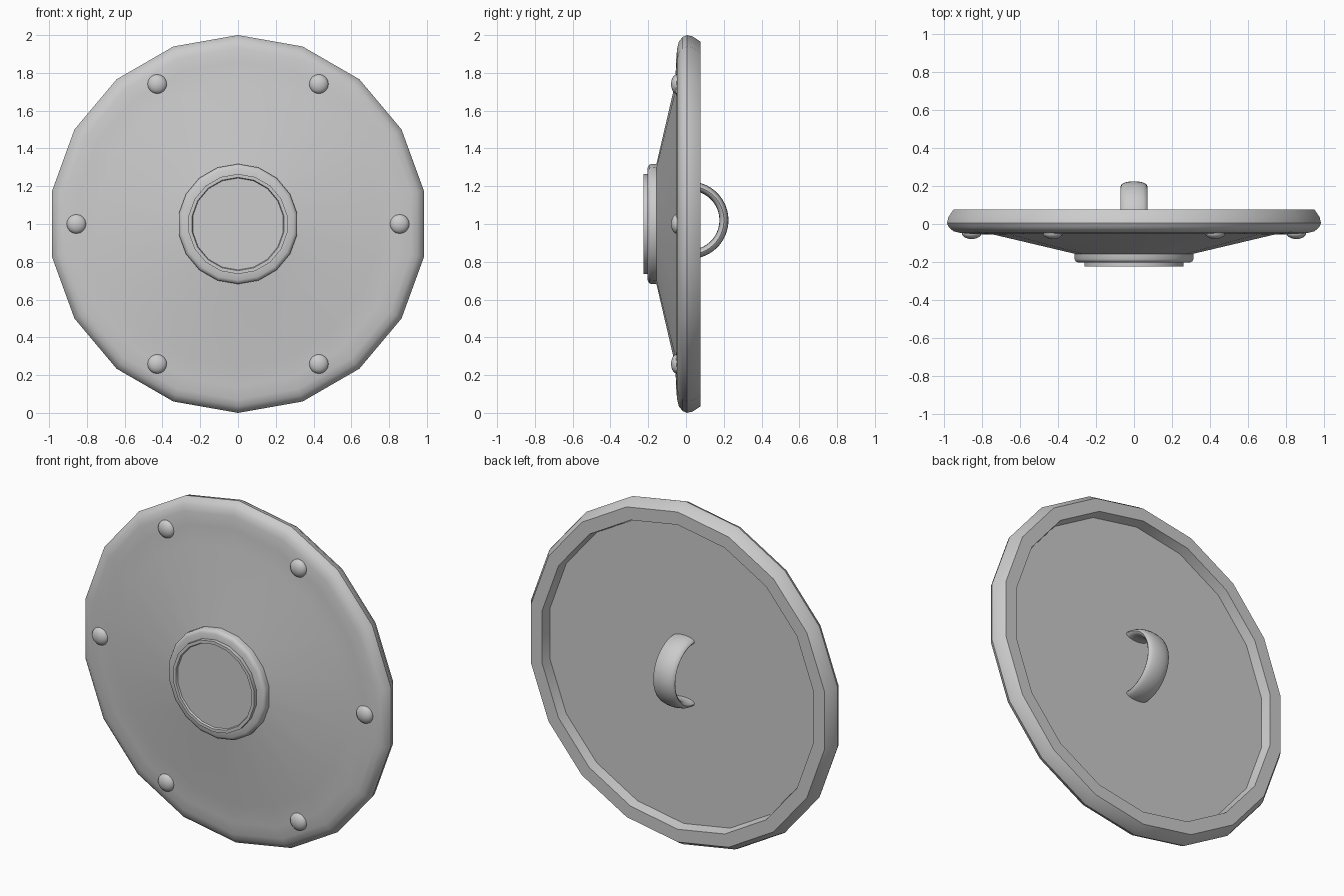
import bpy, bmesh, math
from math import sin, cos, pi, radians

if "Cube" in bpy.data.objects:
    bpy.data.objects.remove(bpy.data.objects["Cube"])

ZC = 1.0      # height of the disc centre
SIDES = 18    # one corner points straight up


def finish(name, bm, angle=35):
    bmesh.ops.remove_doubles(bm, verts=bm.verts, dist=1e-5)
    bmesh.ops.recalc_face_normals(bm, faces=bm.faces)
    me = bpy.data.meshes.new(name)
    bm.to_mesh(me)
    bm.free()
    ob = bpy.data.objects.new(name, me)
    bpy.context.collection.objects.link(ob)
    bpy.ops.object.select_all(action='DESELECT')
    ob.select_set(True)
    bpy.context.view_layer.objects.active = ob
    bpy.ops.object.shade_smooth_by_angle(angle=radians(angle))
    return ob


def lathe(name, profile, angle=35):
    """Revolve (radius, y) points about the y axis; the ends are capped."""
    bm = bmesh.new()
    rings = []
    for r, y in profile:
        rings.append([bm.verts.new((r * sin(2 * pi * i / SIDES), y,
                                    ZC + r * cos(2 * pi * i / SIDES)))
                      for i in range(SIDES)])
    for a, b in zip(rings, rings[1:]):
        for i in range(SIDES):
            j = (i + 1) % SIDES
            bm.faces.new((a[i], a[j], b[j], b[i]))
    bm.faces.new(rings[0])
    bm.faces.new(rings[-1])
    return finish(name, bm, angle)


# shield body: cone, front band, rounded rim, recessed back
lathe("shield_body", [
    (0.29, -0.163), (0.75, -0.056), (0.86, -0.053), (0.93, -0.047),
    (0.965, -0.038), (0.99, -0.018), (1.0, 0.005), (0.993, 0.035),
    (0.965, 0.077), (0.89, 0.077), (0.878, 0.02)])

# stepped boss in the centre, with a shallow lip
lathe("boss_ring", [
    (0.316, -0.14), (0.318, -0.185), (0.312, -0.196), (0.298, -0.203),
    (0.25, -0.203)])
lathe("boss_cap", [
    (0.265, -0.19), (0.265, -0.225), (0.247, -0.225), (0.243, -0.214)])

# six domed rivets on the band
for k in range(6):
    t = k * pi / 3
    bm = bmesh.new()
    bmesh.ops.create_uvsphere(bm, u_segments=16, v_segments=10, radius=0.052)
    for v in bm.verts:
        x, y, z = v.co
        v.co = (x + 0.855 * cos(t), z * 0.6 - 0.048, y + ZC + 0.855 * sin(t))
    finish(f"rivet_{k + 1}", bm, 60)

# hand grip: flattened half ring on the back
bm = bmesh.new()
rings = []
for i in range(25):
    a = radians(-96 + 8 * i)
    ring = []
    for j in range(16):
        b = 2 * pi * j / 16
        r = 0.181 + 0.024 * cos(b)
        ring.append(bm.verts.new((0.07 * sin(b), 0.02 + r * cos(a),
                                  ZC + 0.02 + r * sin(a))))
    rings.append(ring)
for p, q in zip(rings, rings[1:]):
    for j in range(16):
        k = (j + 1) % 16
        bm.faces.new((p[j], p[k], q[k], q[j]))
bm.faces.new(rings[0])
bm.faces.new(rings[-1])
finish("hand_grip", bm, 60)
